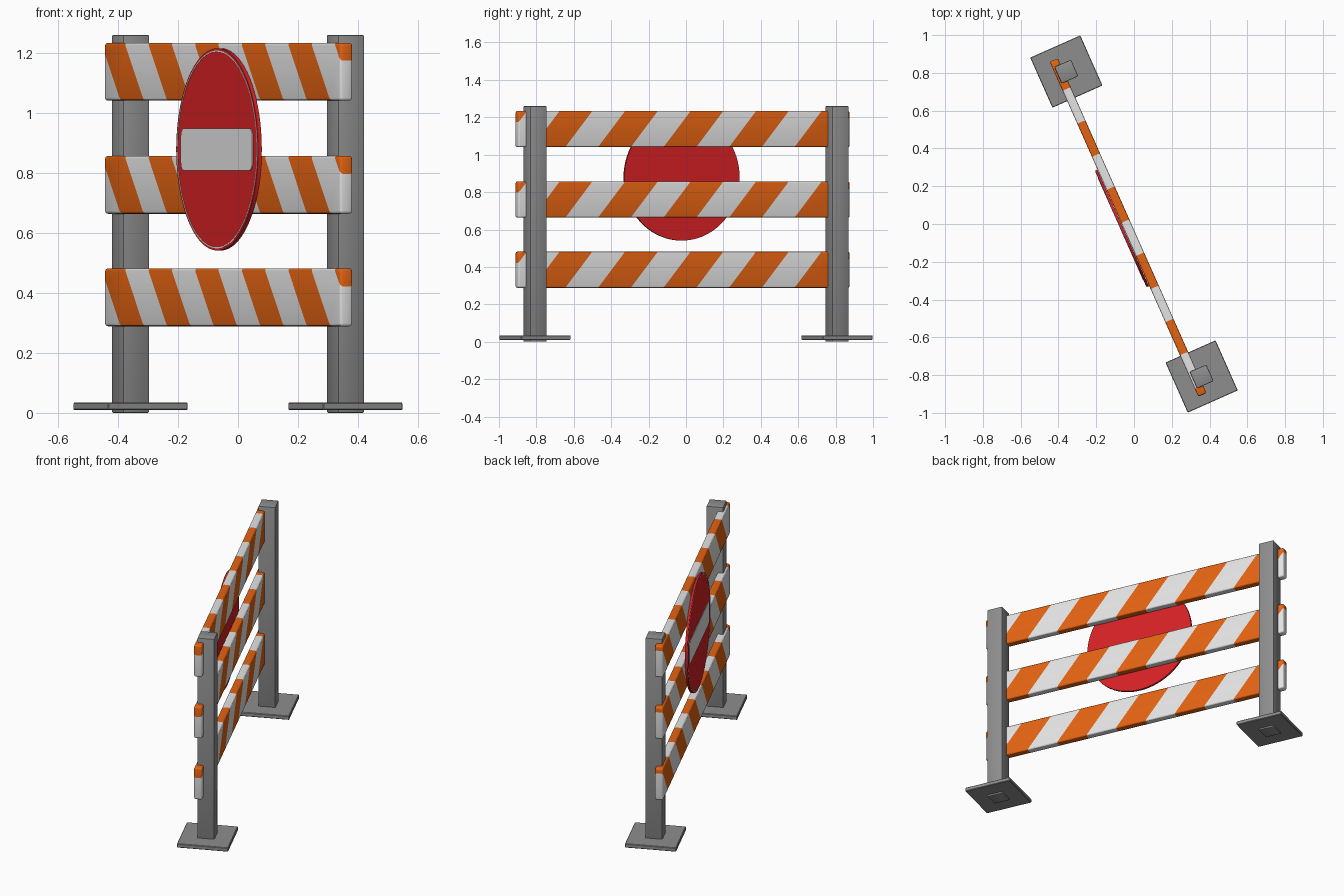
import bpy, bmesh, math
from mathutils import Matrix, Vector

if "Cube" in bpy.data.objects:
    bpy.data.objects.remove(bpy.data.objects["Cube"])

TURN = Matrix.Rotation(math.radians(-66.07), 4, 'Z')  # whole barrier is turned


def mat(name, rgb):
    m = bpy.data.materials.new(name)
    m.diffuse_color = (*rgb, 1)
    m.use_nodes = True
    m.node_tree.nodes["Principled BSDF"].inputs["Base Color"].default_value = m.diffuse_color
    return m


GREY = mat("steel_grey", (0.27, 0.27, 0.27))
WHITE = mat("white", (0.78, 0.78, 0.78))
ORANGE = mat("orange", (0.78, 0.125, 0.006))
RED = mat("red", (0.68, 0.015, 0.018))


def finish(name, bm, mats, angle=30):
    bmesh.ops.recalc_face_normals(bm, faces=bm.faces)
    bm.transform(TURN)
    me = bpy.data.meshes.new(name)
    bm.to_mesh(me)
    bm.free()
    for m in mats:
        me.materials.append(m)
    ob = bpy.data.objects.new(name, me)
    bpy.context.collection.objects.link(ob)
    bpy.ops.object.select_all(action='DESELECT')
    ob.select_set(True)
    bpy.context.view_layer.objects.active = ob
    bpy.ops.object.shade_smooth_by_angle(angle=math.radians(angle))
    return ob


def box(size, centre, bevel, segs=3):
    bm = bmesh.new()
    bmesh.ops.create_cube(bm, size=1)
    bm.transform(Matrix.Translation(centre) @ Matrix.Diagonal((*size, 1)))
    if bevel:
        bmesh.ops.bevel(bm, geom=bm.edges[:], offset=bevel, segments=segs,
                        profile=0.5, affect='EDGES')
    return bm


def plate(outline, y_front, y_back):
    """Extrude an (x, z) outline between two depths."""
    bm = bmesh.new()
    f = bm.faces.new([bm.verts.new((x, y_front, z)) for x, z in outline])
    ext = bmesh.ops.extrude_face_region(bm, geom=[f])
    vs = [v for v in ext["geom"] if isinstance(v, bmesh.types.BMVert)]
    bmesh.ops.translate(bm, verts=vs, vec=(0, y_back - y_front, 0))
    return bm


# posts and base plates
for side, x in (("left", -0.883), ("right", 0.883)):
    finish(side + "_post", box((0.096, 0.096, 1.26), (x, 0, 0.63), 0.005, 2), [GREY])
    finish(side + "_base_plate", box((0.29, 0.29, 0.024), (x, 0, 0.022), 0.003, 1), [GREY])

# striped boards: cut along slanted planes, coloured by stripe number
HALF, TALL, SLOPE, STRIPE = 0.97, 0.193, 0.82, 0.1915
BX, BY = 0.004, -0.036
for name, z in (("lower", 0.385), ("middle", 0.76), ("upper", 1.137)):
    bm = box((2 * HALF, 0.047, TALL), (BX, BY, z), 0.01)
    normal = Vector((1, 0, SLOPE))
    start = BX + HALF - 0.049 + SLOPE * (z + TALL / 2)
    for i in range(13):
        bmesh.ops.bisect_plane(bm, geom=bm.verts[:] + bm.edges[:] + bm.faces[:],
                               plane_co=(start - i * STRIPE, 0, 0), plane_no=normal)
    for f in bm.faces:
        k = math.floor((f.calc_center_median().dot(normal) - start) / STRIPE)
        f.material_index = 1 if k % 2 == 0 else 0
    finish(name + "_board", bm, [WHITE, ORANGE])

# round sign
CX, CZ, R = -0.004, 0.878, 0.337


def circle(r, n=72):
    return [(CX + r * math.cos(2 * math.pi * i / n), CZ + r * math.sin(2 * math.pi * i / n))
            for i in range(n)]


finish("sign_disc", plate(circle(R), -0.074, -0.061), [RED])

# thin white ring near the sign rim
bm = bmesh.new()
rings = [[bm.verts.new((x, y, z)) for x, z in circle(r)]
         for r, y in ((0.326, -0.0735), (0.326, -0.0752), (0.330, -0.0752), (0.330, -0.0735))]
for a, b in zip(rings, rings[1:] + rings[:1]):
    for i in range(72):
        j = (i + 1) % 72
        bm.faces.new((a[i], a[j], b[j], b[i]))
finish("sign_ring", bm, [WHITE])

# white bar with rounded corners
W, H, C = 0.293, 0.07, 0.025
bar = []
for q, (sx, sz) in enumerate(((1, 1), (-1, 1), (-1, -1), (1, -1))):
    for s in range(6):
        a = math.pi / 2 * (q + s / 5)
        bar.append((CX + sx * (W - C) + C * math.cos(a), CZ + sz * (H - C) + C * math.sin(a)))
finish("sign_bar", plate(bar, -0.077, -0.073), [WHITE])
